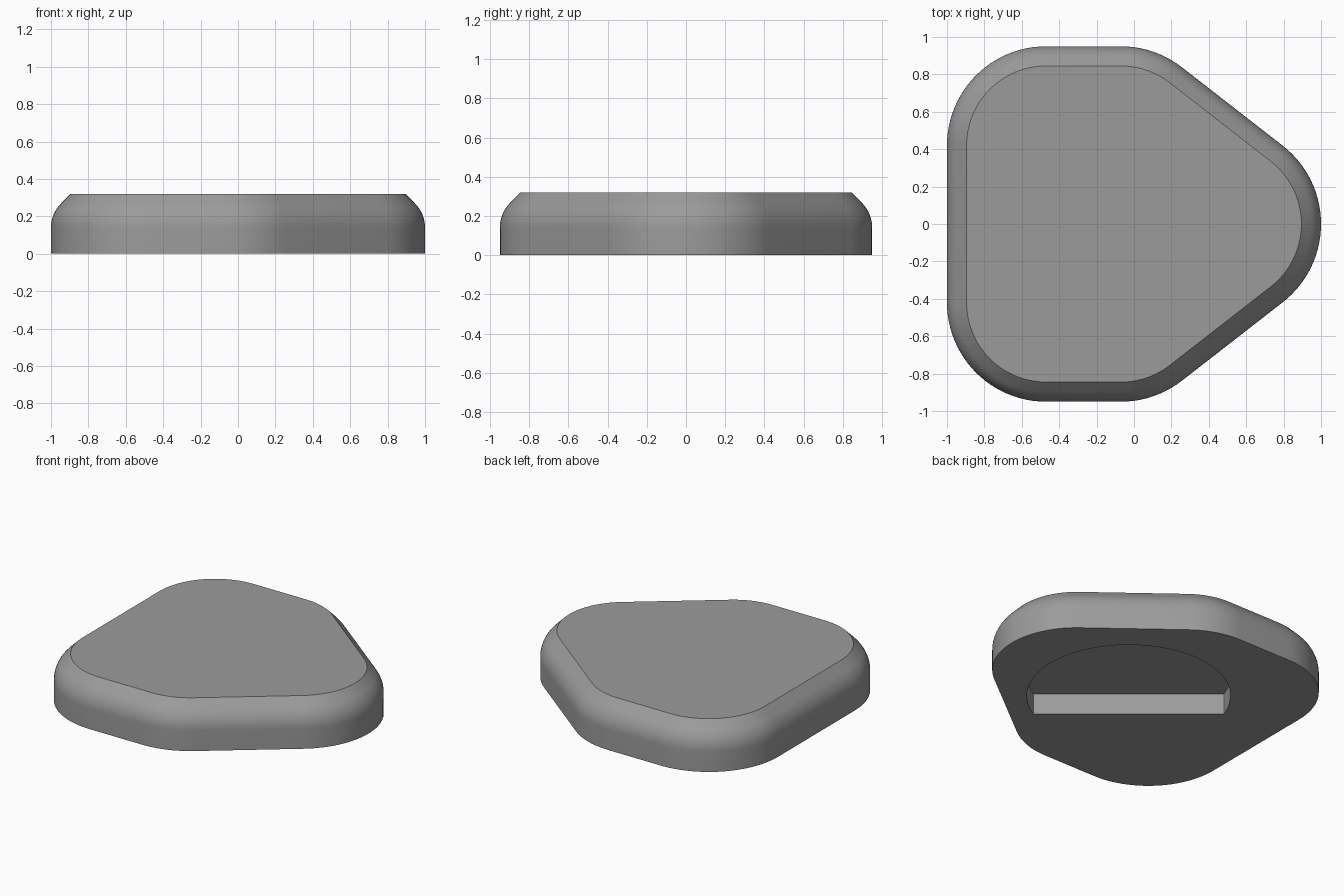
import bpy, bmesh, math

if "Cube" in bpy.data.objects:
    bpy.data.objects.remove(bpy.data.objects["Cube"])

# Single grey material
grey = bpy.data.materials.new("mid_grey")
grey.diffuse_color = (0.33, 0.33, 0.33, 1)
grey.use_nodes = True
grey.node_tree.nodes["Principled BSDF"].inputs["Base Color"].default_value = grey.diffuse_color

SLANT = 52.3   # direction the slanted sides face, in degrees
R = 0.53       # corner radius of the outline
# Rounded corners: centre x, centre y, start angle, end angle, segments
CORNERS = [
    (0.47, 0.0, -SLANT, SLANT, 28),
    (-0.07, 0.42, SLANT, 90, 10),
    (-0.47, 0.42, 90, 180, 24),
    (-0.47, -0.42, 180, 270, 24),
    (-0.07, -0.42, 270, 360 - SLANT, 10),
]


def outline(radius):
    """Rounded five-sided outline with the given corner radius."""
    pts = []
    for cx, cy, a0, a1, n in CORNERS:
        for i in range(n + 1):
            a = math.radians(a0 + (a1 - a0) * i / n)
            pts.append((cx + radius * math.cos(a), cy + radius * math.sin(a)))
    return pts


def loft(name, rings):
    """Closed solid through stacked rings of (points, height)."""
    bm = bmesh.new()
    loops = [[bm.verts.new((x, y, z)) for x, y in pts] for pts, z in rings]
    for low, high in zip(loops, loops[1:]):
        n = len(low)
        for i in range(n):
            j = (i + 1) % n
            bm.faces.new((low[i], low[j], high[j], high[i]))
    bm.faces.new(loops[0][::-1])
    bm.faces.new(loops[-1])
    bmesh.ops.recalc_face_normals(bm, faces=bm.faces)
    mesh = bpy.data.meshes.new(name)
    bm.to_mesh(mesh)
    bm.free()
    mesh.materials.append(grey)
    obj = bpy.data.objects.new(name, mesh)
    bpy.context.collection.objects.link(obj)
    return obj


# Body: upright wall, rounded shoulder, short bevel, flat top
FILLET = 0.181
rings = [(outline(R), 0.0)]
for k in range(9):
    t = math.radians(45) * k / 8
    rings.append((outline(R - FILLET * (1 - math.cos(t))),
                  0.14 + FILLET * math.sin(t)))
rings.append((outline(R - 0.105), 0.32))
body = loft("body", rings)

# D-shaped recess in the underside: circle cut by a flat chord
HOLE_R, CHORD, AIM = 0.64, 0.23, math.radians(50)
half = math.acos(-CHORD / HOLE_R)
hole = []
for i in range(65):
    a = AIM - half + 2 * half * i / 64
    hole.append((0.01 + HOLE_R * math.cos(a), -0.04 + HOLE_R * math.sin(a)))
cutter = loft("recess_cutter", [(hole, -0.1), (hole, 0.146)])
cutter.hide_render = True

cut = body.modifiers.new("recess", 'BOOLEAN')
cut.operation = 'DIFFERENCE'
cut.solver = 'EXACT'
cut.object = cutter
bpy.context.view_layer.objects.active = body
body.select_set(True)
bpy.ops.object.modifier_apply(modifier=cut.name)
bpy.data.objects.remove(cutter)

# Smooth shading with crisp rims
bpy.ops.object.shade_smooth_by_angle(angle=math.radians(25))
